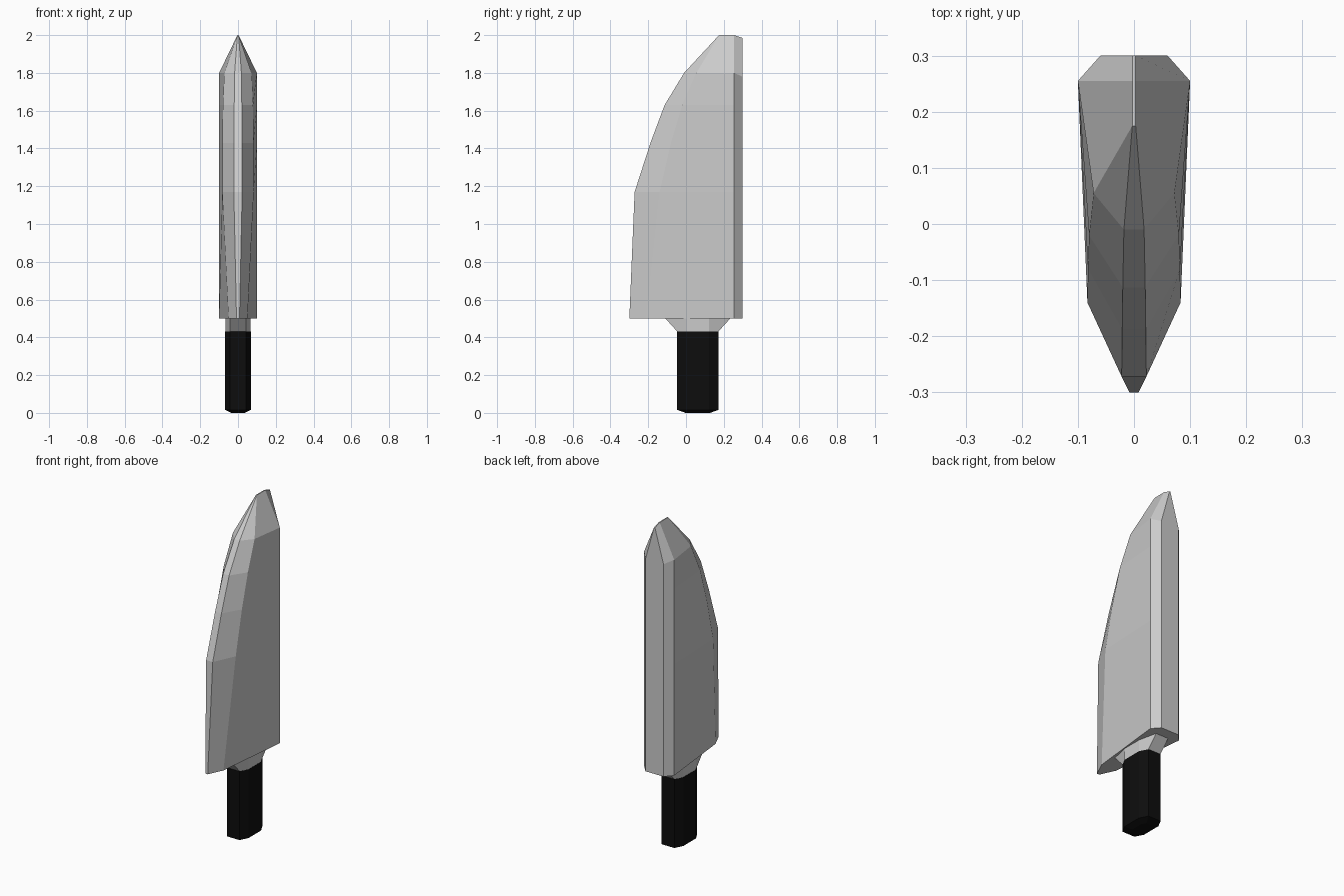
import bpy, bmesh

if "Cube" in bpy.data.objects:
    bpy.data.objects.remove(bpy.data.objects["Cube"])


def loft(name, rings):
    """Skin a stack of equal-length rings, cap both ends, keep faces flat."""
    bm = bmesh.new()
    loops = [[bm.verts.new(p) for p in ring] for ring in rings]
    n = len(loops[0])
    for a, b in zip(loops, loops[1:]):
        for i in range(n):
            j = (i + 1) % n
            bm.faces.new((a[i], a[j], b[j], b[i]))
    bm.faces.new(loops[0][::-1])
    bm.faces.new(loops[-1])
    bmesh.ops.remove_doubles(bm, verts=bm.verts, dist=0.0005)
    bmesh.ops.recalc_face_normals(bm, faces=bm.faces)
    mesh = bpy.data.meshes.new(name)
    bm.to_mesh(mesh)
    bm.free()
    obj = bpy.data.objects.new(name, mesh)
    bpy.context.collection.objects.link(obj)
    return obj


def mirrored(half):
    return half + [(-x, y, z) for x, y, z in reversed(half)]


def octagon(z, rx, ry, fx, fy, cy=0.0625):
    """Stretched octagon: outer radii rx, ry and half-lengths fx, fy of the flats."""
    half = [(fx, cy - ry, z), (rx, cy - fy, z), (rx, cy + fy, z), (fx, cy + ry, z)]
    return mirrored(half)


# Blade: z, cutting edge (x, y), bevel crease (x, y), height of spine corners
sections = [
    (0.50, (0.008, -0.30), (0.050, -0.21), 0.50),
    (1.17, (0.022, -0.272), (0.083, -0.14), 1.17),
    (1.43, (0.021, -0.188), (0.082, -0.08), 1.43),
    (1.63, (0.020, -0.113), (0.080, -0.02), 1.63),
    (1.80, (0.018, -0.010), (0.072, 0.055), 1.78),
]
rings = [mirrored([(*edge, z), (*crease, z), (0.10, 0.255, z), (0.06, 0.30, zb)])
         for z, edge, crease, zb in sections]
# Narrow tip, where edge and crease meet
rings.append(mirrored([(0.003, 0.175, 2.0), (0.003, 0.175, 2.0),
                       (0.003, 0.255, 2.0), (0.003, 0.30, 1.985)]))
loft("blade", rings)

# Collar flaring from the handle to the blade
loft("collar", [octagon(0.43, 0.067, 0.108, 0.042, 0.06),
                octagon(0.50, 0.067, 0.172, 0.042, 0.06)])

# Black handle with a chamfered butt
handle = loft("handle", [octagon(0.0, 0.035, 0.065, 0.02, 0.035),
                         octagon(0.016, 0.068, 0.109, 0.042, 0.06),
                         octagon(0.43, 0.068, 0.109, 0.042, 0.06)])
black = bpy.data.materials.new("black_grip")
black.diffuse_color = (0.004, 0.004, 0.004, 1)
black.use_nodes = True
black.node_tree.nodes["Principled BSDF"].inputs["Base Color"].default_value = black.diffuse_color
handle.data.materials.append(black)
